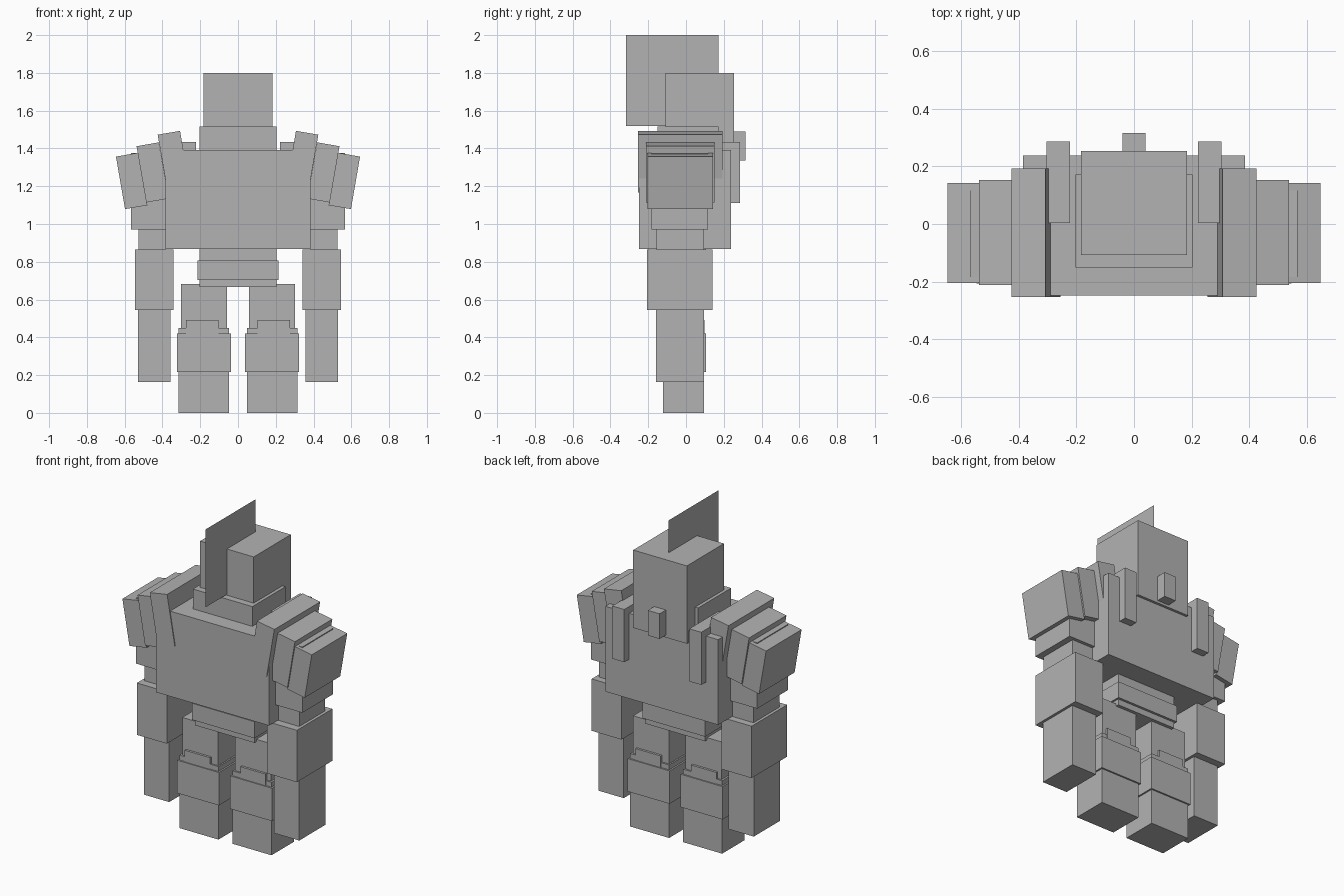
import bpy
import math
from mathutils import Vector, Matrix

if "Cube" in bpy.data.objects:
    bpy.data.objects.remove(bpy.data.objects["Cube"])

grey = bpy.data.materials.new("plain_grey")
grey.diffuse_color = (0.45, 0.45, 0.45, 1)
grey.use_nodes = True
grey.node_tree.nodes["Principled BSDF"].inputs["Base Color"].default_value = grey.diffuse_color


def add_mesh(name, verts, faces):
    me = bpy.data.meshes.new(name)
    me.from_pydata([tuple(v) for v in verts], [], faces)
    me.materials.append(grey)
    ob = bpy.data.objects.new(name, me)
    bpy.context.collection.objects.link(ob)
    return ob


def box(name, x, y, z, tilt=0.0):
    """Box from (min, max) ranges, tilted about its own centre in the front plane."""
    c = Vector((sum(x) / 2, sum(y) / 2, sum(z) / 2))
    rot = Matrix.Rotation(tilt, 3, 'Y')
    verts = [c + rot @ (Vector((a, b, d)) - c) for a in x for b in y for d in z]
    faces = [(0, 1, 3, 2), (4, 6, 7, 5), (0, 4, 5, 1),
             (2, 3, 7, 6), (0, 2, 6, 4), (1, 5, 7, 3)]
    return add_mesh(name, verts, faces)


def pair(name, x, y, z, tilt=0.0):
    """The same box on both sides of the body."""
    box("right_" + name, x, y, z, tilt)
    box("left_" + name, (-x[1], -x[0]), y, z, -tilt)


# Head, collar and crest
box("head", (-0.183, 0.183), (-0.108, 0.253), (1.32, 1.80))
box("collar", (-0.203, 0.203), (-0.15, 0.172), (1.385, 1.515))
box("head_knob", (-0.04, 0.04), (0.20, 0.315), (1.335, 1.49))
add_mesh("crest", [(0, -0.318, 1.52), (0, 0.172, 1.52), (0, 0.172, 2.0), (0, -0.318, 2.0)],
         [(0, 1, 2, 3)])

# Body
box("torso", (-0.385, 0.385), (-0.248, 0.237), (0.867, 1.393))
box("waist", (-0.203, 0.203), (-0.13, 0.105), (0.667, 0.867))
box("belt", (-0.214, 0.214), (-0.145, 0.12), (0.704, 0.806))
pair("back_strap", (0.222, 0.304), (0.003, 0.285), (1.11, 1.435))

# Arms
pair("upper_arm", (0.385, 0.567), (-0.183, 0.116), (0.97, 1.376))
pair("elbow", (0.383, 0.528), (-0.157, 0.096), (0.865, 0.97))
pair("forearm", (0.342, 0.546), (-0.206, 0.14), (0.545, 0.865))
pair("hand", (0.358, 0.53), (-0.16, 0.096), (0.163, 0.545))

# Shoulder plates: top centre x, top centre z, length, y range
tilt = math.radians(9.8)
plates = [("inner", 0.366, 1.483, 0.310, (-0.253, 0.193)),
          ("middle", 0.478, 1.422, 0.302, (-0.212, 0.152)),
          ("outer", 0.587, 1.367, 0.282, (-0.204, 0.142))]
for label, tx, tz, length, y in plates:
    cx = tx - math.sin(tilt) * length / 2
    cz = tz - math.cos(tilt) * length / 2
    pair(label + "_shoulder_plate", (cx - 0.06, cx + 0.06), y,
         (cz - length / 2, cz + length / 2), tilt)

# Legs
pair("thigh", (0.057, 0.302), (-0.112, 0.085), (0.40, 0.682))
pair("boot", (0.048, 0.314), (-0.122, 0.096), (0.0, 0.45))
pair("boot_band", (0.038, 0.324), (-0.132, 0.106), (0.217, 0.42))
pair("knee_cap", (0.104, 0.276), (-0.126, 0.099), (0.40, 0.492))
